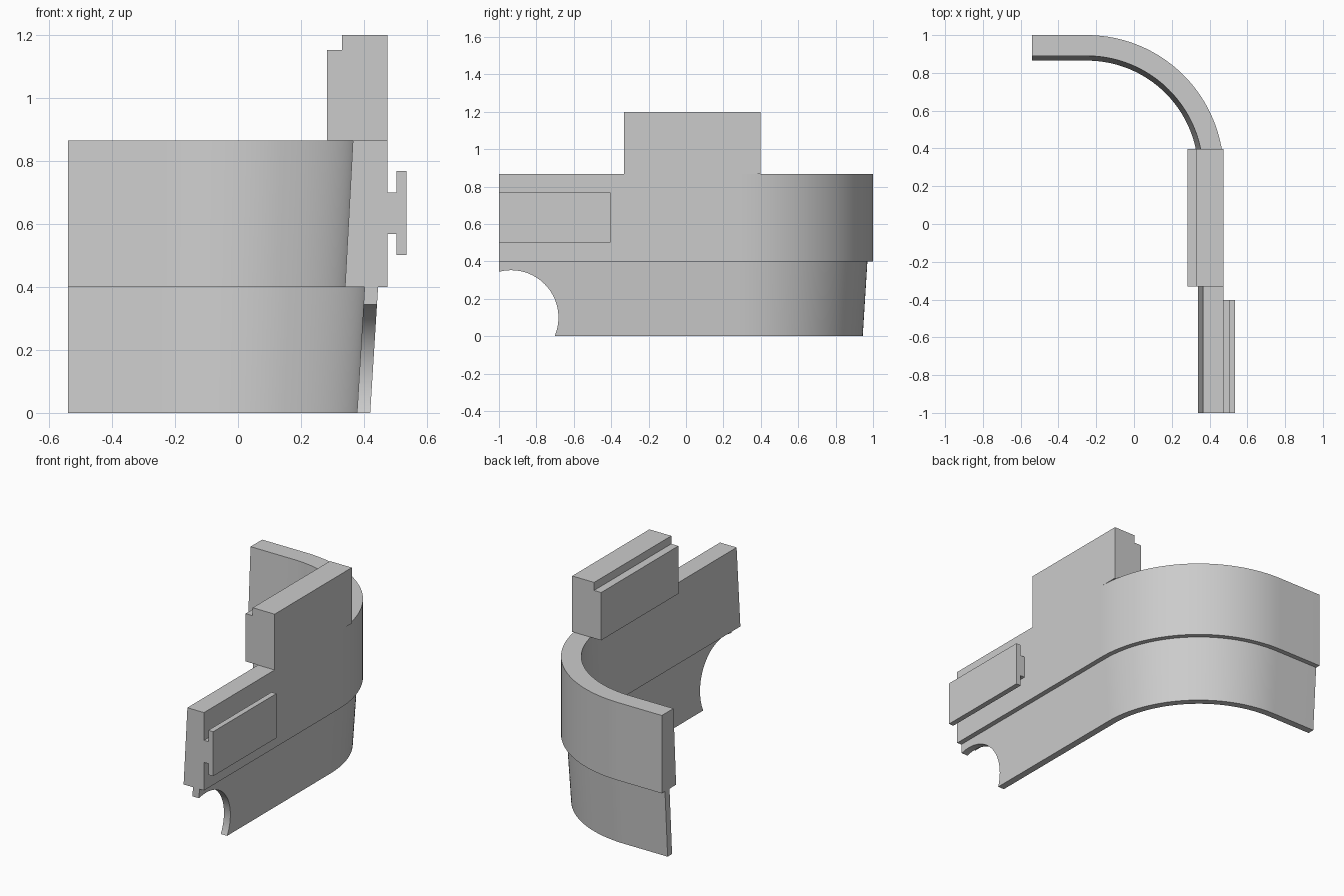
import bpy, bmesh, math
from mathutils import Vector

cube = bpy.data.objects.get("Cube")
if cube:
    bpy.data.objects.remove(cube, do_unlink=True)

# Single matte grey
GREY = (0.6, 0.6, 0.6, 1)
grey = bpy.data.materials.new("plain grey")
grey.use_nodes = True
grey.diffuse_color = GREY
grey.node_tree.nodes["Principled BSDF"].inputs["Base Color"].default_value = GREY

SIDE, FRONT, BACK, END = 0.475, -1.0, 1.0, -0.54
RADIUS = 0.725
CENTRE = Vector((SIDE - RADIUS, BACK - RADIUS))
STEPS = 40


def finish(name, bm):
    """Turn a bmesh into a named grey object."""
    bmesh.ops.recalc_face_normals(bm, faces=bm.faces)
    mesh = bpy.data.meshes.new(name)
    bm.to_mesh(mesh)
    bm.free()
    mesh.materials.append(grey)
    obj = bpy.data.objects.new(name, mesh)
    bpy.context.collection.objects.link(obj)
    return obj


def select(obj):
    bpy.ops.object.select_all(action="DESELECT")
    obj.select_set(True)
    bpy.context.view_layer.objects.active = obj


def loft(name, rings):
    """Skin closed rings of points and cap both ends."""
    bm = bmesh.new()
    rows = [[bm.verts.new(p) for p in ring] for ring in rings]
    for a, b in zip(rows, rows[1:]):
        for i in range(len(a)):
            j = (i + 1) % len(a)
            bm.faces.new((a[i], a[j], b[j], b[i]))
    bm.faces.new(rows[0])
    bm.faces.new(rows[-1][::-1])
    return finish(name, bm)


# Outer path: straight side, quarter turn, straight back
path = [(Vector((SIDE, FRONT)), Vector((1, 0)))]
for i in range(STEPS + 1):
    a = math.pi / 2 * i / STEPS
    n = Vector((math.cos(a), math.sin(a)))
    path.append((CENTRE + n * RADIUS, n))
path.append((Vector((END, BACK)), Vector((0, 1))))


def sweep(name, profile):
    """Sweep (inward offset, height) points along the outer path."""
    return loft(name, [[(*(p - n * d), z) for d, z in profile] for p, n in path])


def extrude_y(name, profile, y0, y1):
    """Extrude an (x, z) profile between two depths."""
    return loft(name, [[(x, y, z) for x, z in profile] for y in (y0, y1)])


# Curved wall bands
upper_band = sweep("upper_band", [(0, 0.4), (0, 0.866), (0.11, 0.866), (0.135, 0.4)])
lower_band = sweep("lower_band", [(0.055, 0), (0.03, 0.4), (0.073, 0.4), (0.097, 0)])

# Wheel arch cut through the lower band
bpy.ops.mesh.primitive_cylinder_add(
    vertices=96, radius=0.253, depth=0.4,
    location=(0.42, -0.935, 0.1), rotation=(0, math.pi / 2, 0))
cutter = bpy.context.object
cutter.name = "arch_cutter"
cutter.hide_render = True
cutter.data.materials.append(grey)
cut = lower_band.modifiers.new("arch", "BOOLEAN")
cut.operation, cut.solver, cut.object = "DIFFERENCE", "EXACT", cutter
select(lower_band)
bpy.ops.object.modifier_apply(modifier=cut.name)
bpy.data.objects.remove(cutter, do_unlink=True)

# Smooth curves, sharp corners
for band in (upper_band, lower_band):
    select(band)
    bpy.ops.object.shade_smooth_by_angle(angle=math.radians(30))

# Raised block with a stepped inner edge
extrude_y("top_block", [(0.283, 0.866), (SIDE, 0.866), (SIDE, 1.2), (0.33, 1.2),
                        (0.33, 1.152), (0.283, 1.152)], -0.332, 0.398)

# T-shaped side rail
extrude_y("side_rail", [(SIDE, 0.568), (0.504, 0.568), (0.504, 0.502), (0.536, 0.502),
                        (0.536, 0.768), (0.504, 0.768), (0.504, 0.7), (SIDE, 0.7)],
          FRONT, -0.403)
